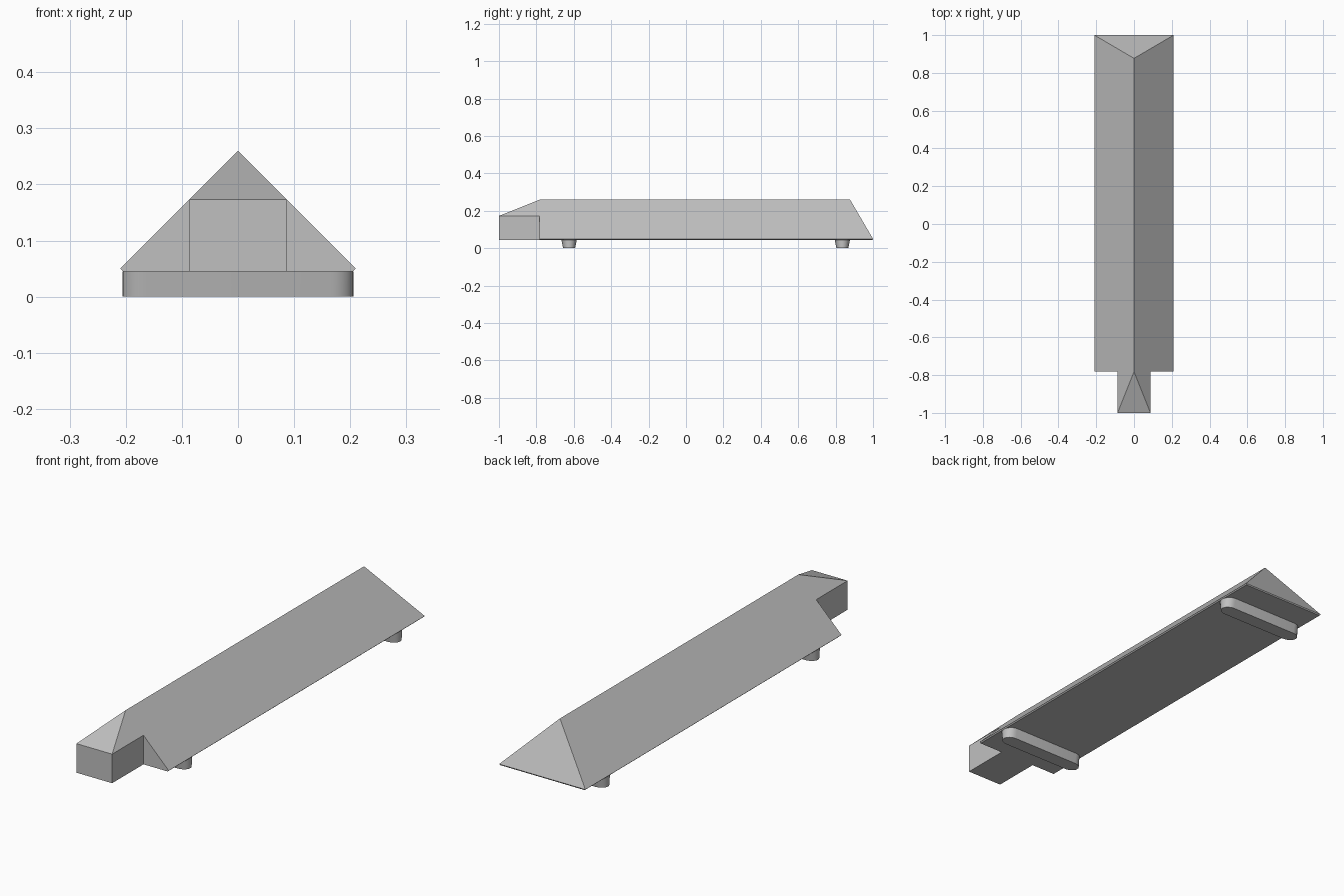
import bpy, bmesh, math

cube = bpy.data.objects.get("Cube")
if cube:
    bpy.data.objects.remove(cube, do_unlink=True)

grey = bpy.data.materials.new("plain_grey")
grey.use_nodes = True
colour = (0.53, 0.53, 0.53, 1)
grey.diffuse_color = colour
grey.node_tree.nodes["Principled BSDF"].inputs["Base Color"].default_value = colour

BOTTOM, EAVE, RIDGE = 0.045, 0.05, 0.26
FRONT, STEP, BACK, RIDGE_END = -1.0, -0.782, 1.0, 0.877
HALF, NOSE_HALF, NOSE_TOP = 0.21, 0.087, 0.173


def finish(name, bm):
    bmesh.ops.recalc_face_normals(bm, faces=bm.faces)
    mesh = bpy.data.meshes.new(name)
    bm.to_mesh(mesh)
    bm.free()
    mesh.materials.append(grey)
    obj = bpy.data.objects.new(name, mesh)
    bpy.context.collection.objects.link(obj)
    return obj


def hull(name, points):
    """Convex solid around a few corner points."""
    bm = bmesh.new()
    verts = [bm.verts.new(p) for p in points]
    bmesh.ops.convex_hull(bm, input=verts)
    bmesh.ops.dissolve_limit(bm, angle_limit=0.01, verts=bm.verts, edges=bm.edges)
    return finish(name, bm)


# Long ridged body with a sloped back end and a thin bevel under the eaves
body = [(0, STEP, RIDGE), (0, RIDGE_END, RIDGE)]
for s in (-1, 1):
    for y, y_low in ((STEP, STEP), (BACK, BACK - 0.003)):
        body += [(s * HALF, y, EAVE), (s * (HALF - 0.005), y_low, BOTTOM)]
hull("body", body)

# Narrow nose rising to the front of the ridge
nose = [(0, STEP, RIDGE)]
for s in (-1, 1):
    for y in (FRONT, STEP):
        nose += [(s * NOSE_HALF, y, BOTTOM), (s * NOSE_HALF, y, NOSE_TOP)]
hull("nose", nose)


# Rounded feet running across the body, tapered along its length
def foot(name, y):
    steps, length = 12, 0.206
    top, low = 0.041, 0.032
    bm = bmesh.new()
    rings = []
    for z, r in ((0, low), (BOTTOM, top)):
        ring = []
        for s in (1, -1):
            for i in range(steps + 1):
                a = math.pi * (i / steps - 0.5)
                ring.append(bm.verts.new((s * (length - top + top * math.cos(a)),
                                          y + s * r * math.sin(a), z)))
        rings.append(ring)
        bm.faces.new(ring)
    n = len(rings[0])
    for i in range(n):
        j = (i + 1) % n
        bm.faces.new((rings[0][i], rings[0][j], rings[1][j], rings[1][i]))
    obj = finish(name, bm)
    bpy.ops.object.select_all(action="DESELECT")
    obj.select_set(True)
    bpy.context.view_layer.objects.active = obj
    bpy.ops.object.shade_smooth_by_angle(angle=math.radians(30))


foot("front_foot", -0.625)
foot("back_foot", 0.836)
